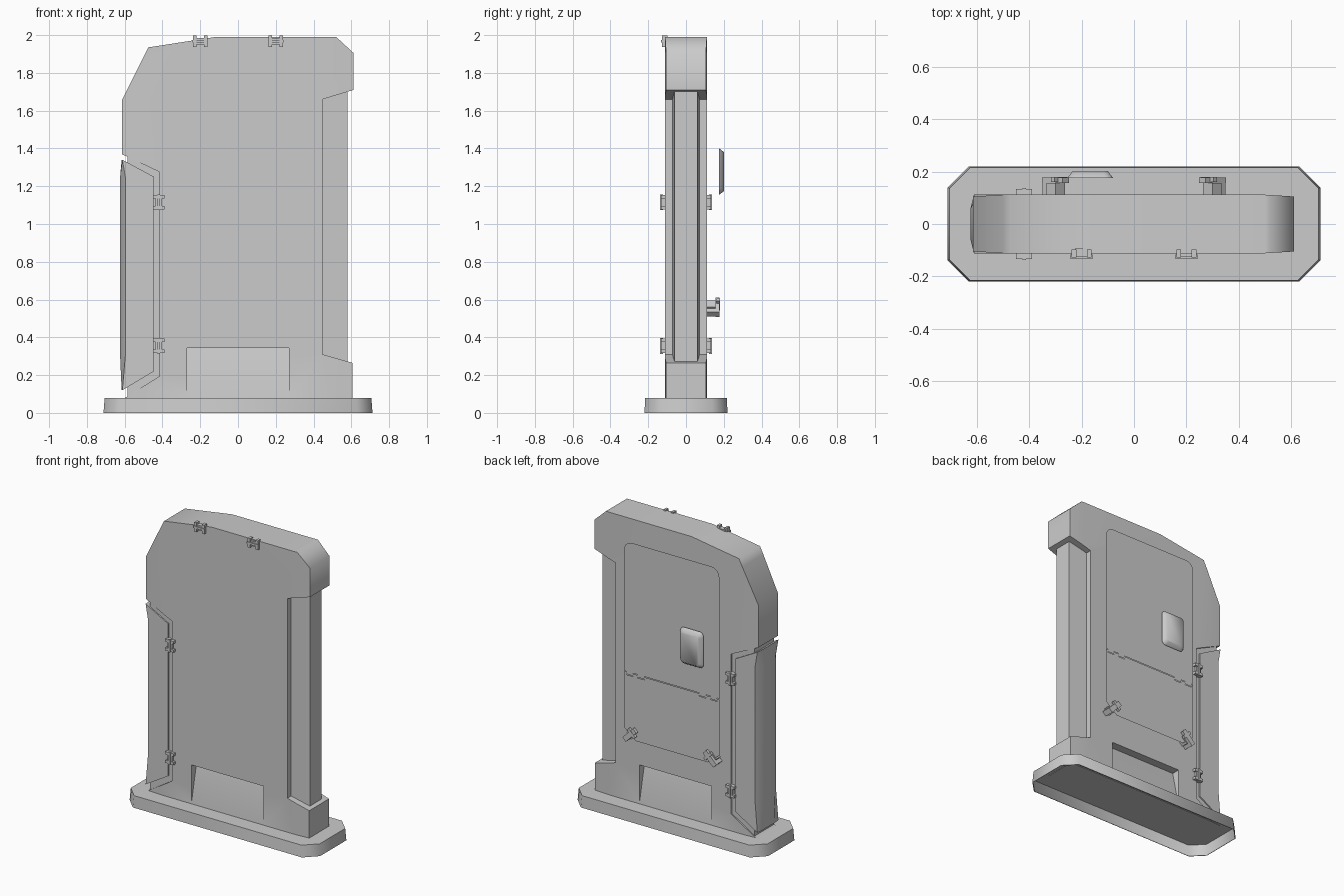
import bpy
import bmesh
from math import radians, sin, cos, pi
from mathutils import Matrix

cube = bpy.data.objects.get("Cube")
if cube:
    bpy.data.objects.remove(cube, do_unlink=True)

COLOUR = (0.6, 0.6, 0.6, 1)
grey = bpy.data.materials.new("plain grey")
grey.use_nodes = True
grey.diffuse_color = COLOUR
grey.node_tree.nodes["Principled BSDF"].inputs["Base Color"].default_value = COLOUR


def finish(name, bm):
    bmesh.ops.recalc_face_normals(bm, faces=bm.faces)
    mesh = bpy.data.meshes.new(name)
    bm.to_mesh(mesh)
    bm.free()
    mesh.materials.append(grey)
    obj = bpy.data.objects.new(name, mesh)
    bpy.context.collection.objects.link(obj)
    return obj


def loft(name, rings, axis="Y"):
    """Join matching outlines placed at successive positions along an axis."""
    place = {"X": lambda d, a, b: (d, a, b),
             "Y": lambda d, a, b: (a, d, b),
             "Z": lambda d, a, b: (a, b, d)}[axis]
    bm = bmesh.new()
    loops = [[bm.verts.new(place(d, a, b)) for a, b in pts] for d, pts in rings]
    for low, high in zip(loops, loops[1:]):
        for i in range(len(low)):
            j = (i + 1) % len(low)
            bm.faces.new((low[i], low[j], high[j], high[i]))
    bm.faces.new(loops[0])
    bm.faces.new(loops[-1])
    return finish(name, bm)


def prism(name, pts, low, high, axis="Y"):
    return loft(name, [(low, pts), (high, pts)], axis)


def rear_sheet(name, pts, y):
    """Flat sheet facing the back."""
    bm = bmesh.new()
    bm.faces.new([bm.verts.new((x, y, z)) for x, z in pts])
    obj = finish(name, bm)
    if obj.data.polygons[0].normal.y < 0:
        obj.data.flip_normals()


def boxes(name, parts, matrix):
    """One object from several (centre, size) boxes."""
    bm = bmesh.new()
    for centre, size in parts:
        bmesh.ops.create_cube(bm, size=1, matrix=matrix @ Matrix.Translation(centre)
                              @ Matrix.Diagonal((*size, 1)))
    return finish(name, bm)


def arc(cx, cz, r, start, steps=5):
    """Quarter circle, anticlockwise from the start angle."""
    angles = [start + pi / 2 * i / steps for i in range(steps + 1)]
    return [(cx + r * cos(a), cz + r * sin(a)) for a in angles]


def rounded(x0, x1, z0, z1, r):
    return (arc(x1 - r, z1 - r, r, 0) + arc(x0 + r, z1 - r, r, pi / 2)
            + arc(x0 + r, z0 + r, r, pi) + arc(x1 - r, z0 + r, r, 1.5 * pi))


def cut(target, cutter):
    mod = target.modifiers.new("cut", "BOOLEAN")
    mod.object, mod.solver = cutter, "EXACT"
    bpy.context.view_layer.objects.active = target
    bpy.ops.object.modifier_apply(modifier=mod.name)
    bpy.data.objects.remove(cutter, do_unlink=True)


def smooth(obj, degrees):
    bpy.ops.object.select_all(action="DESELECT")
    obj.select_set(True)
    bpy.context.view_layer.objects.active = obj
    bpy.ops.object.shade_smooth_by_angle(angle=radians(degrees))


# Base: chamfered thin-walled tray, hollow underneath
def octagon(w, d, c=0.08):
    return [(w, d - c), (w - c, d), (c - w, d), (-w, d - c),
            (-w, c - d), (c - w, -d), (w - c, -d), (w, c - d)]


base = loft("base", [(0.08, octagon(0.706, 0.216)), (0, octagon(0.712, 0.22)),
                     (0, octagon(0.709, 0.217)), (0.075, octagon(0.703, 0.213))], "Z")
smooth(base, 60)

# Main body slab with notches for the door and the column
HALF = 0.112
body = prism("body", [
    (-0.61, 0.072), (0.606, 0.072), (0.606, 0.265), (0.448, 0.31), (0.448, 1.66),
    (0.612, 1.71), (0.612, 1.905), (0.52, 1.99), (-0.12, 1.99), (-0.475, 1.935),
    (-0.615, 1.655), (-0.615, 1.37), (-0.415, 1.275), (-0.415, 0.195)], -HALF, HALF)

# Broad faces lean in slightly towards both ends
TAPER_START = 0.5
bm = bmesh.new()
bm.from_mesh(body.data)
for s in (-1, 1):
    bmesh.ops.bisect_plane(bm, geom=bm.verts[:] + bm.edges[:] + bm.faces[:],
                           plane_co=(s * TAPER_START, 0, 0), plane_no=(1, 0, 0))
for v in bm.verts:
    v.co.y *= 1 - 0.55 * max(0, abs(v.co.x) - TAPER_START)
bm.to_mesh(body.data)
bm.free()

# Sloping pockets at the foot, front and back
for s in (-1, 1):
    cut(body, prism("pocket", [(s * HALF, 0.082), (s * 0.055, 0.343),
                               (s * 0.2, 0.343), (s * 0.2, 0.082)], -0.27, 0.27, "X"))
smooth(body, 60)

# Rear panels: thin sheets standing off the body, meeting at a toothed seam
PANEL_Y, WIDE, SEAM, GAP = 0.152, 0.356, 0.972, 0.004
seam = [(-WIDE, SEAM)]
for x in (-0.315, -0.23, 0.23, 0.315):
    seam += [(x - 0.025, SEAM), (x - 0.025, SEAM - 0.018),
             (x + 0.025, SEAM - 0.018), (x + 0.025, SEAM)]
seam += [(WIDE, SEAM)]
R = 0.06
rear_sheet("rear_upper_panel", seam + arc(WIDE - R, 1.85 - R, R, 0)
           + arc(R - WIDE, 1.85 - R, R, pi / 2), PANEL_Y)
rear_sheet("rear_lower_panel", [(x, z - GAP) for x, z in seam]
           + [(WIDE, 0.59), (0.27, 0.52), (-0.27, 0.52), (-WIDE, 0.59)], PANEL_Y)

# Tapered column in the side notch, core behind the door
loft("side_column", [(x, [(-y, 0.2), (y, 0.2), (y, 1.75), (-y, 1.75)])
                     for x, y in ((0.44, 0.073), (0.58, 0.061))], "X")
prism("door_core", [(-0.585, 0.076), (-0.4, 0.16), (-0.4, 1.3), (-0.585, 1.36)], -0.103, 0.103)


# Side door with a bulging outer edge
def door_outline(end, middle):
    return [(-0.445, 0.22), (-0.445, 1.25), (end, 1.34), (middle, 1.24),
            (middle, 0.32), (end, 0.12)]


edge, bulge = door_outline(-0.612, -0.595), door_outline(-0.616, -0.625)
door = loft("side_door", [(-HALF, edge), (-0.06, bulge), (0.06, bulge), (HALF, edge)])
smooth(door, 40)

# Small hinges: two clamps joined by a bridge and a pin
HINGE = [((0, 0, s * 0.029), (0.062, 0.03, 0.018)) for s in (-1, 1)]
HINGE += [((0, 0.004, 0), (0.034, 0.032, 0.05)), ((0, -0.012, 0), (0.014, 0.016, 0.084))]
for s, side in ((1, "front"), (-1, "back")):
    for z, level in ((0.355, "lower"), (1.115, "upper")):
        boxes(f"{side}_{level}_door_hinge", HINGE,
              Matrix.Translation((-0.42, -s * 0.118, z)) @ Matrix.Diagonal((1, s, 1, 1)))
for x, side in ((-0.2, "right"), (0.2, "left")):
    boxes(f"{side}_top_hinge", HINGE,
          Matrix.Translation((x, -0.113, 1.967)) @ Matrix.Rotation(pi / 2, 4, "Y"))

# Corner latches, turned diagonally
LATCH = [((0, 0.02, 0), (0.05, 0.05, 0.05)), ((0, 0.055, 0), (0.035, 0.02, 0.11)),
         ((0, 0.03, -0.04), (0.035, 0.06, 0.025)), ((0, 0.058, 0.02), (0.07, 0.018, 0.02))]
for x, s, side in ((-0.3, 1, "right"), (0.3, -1, "left")):
    boxes(f"{side}_rear_latch", LATCH, Matrix.Translation((x, HALF, 0.56))
          @ Matrix.Rotation(radians(45 * s), 4, "Y"))

# Rear pad standing off the panel
pad = loft("rear_pad", [(0.176, rounded(-0.255, -0.08, 1.155, 1.4, 0.03)),
                        (0.202, rounded(-0.235, -0.1, 1.175, 1.38, 0.02))])
smooth(pad, 80)
